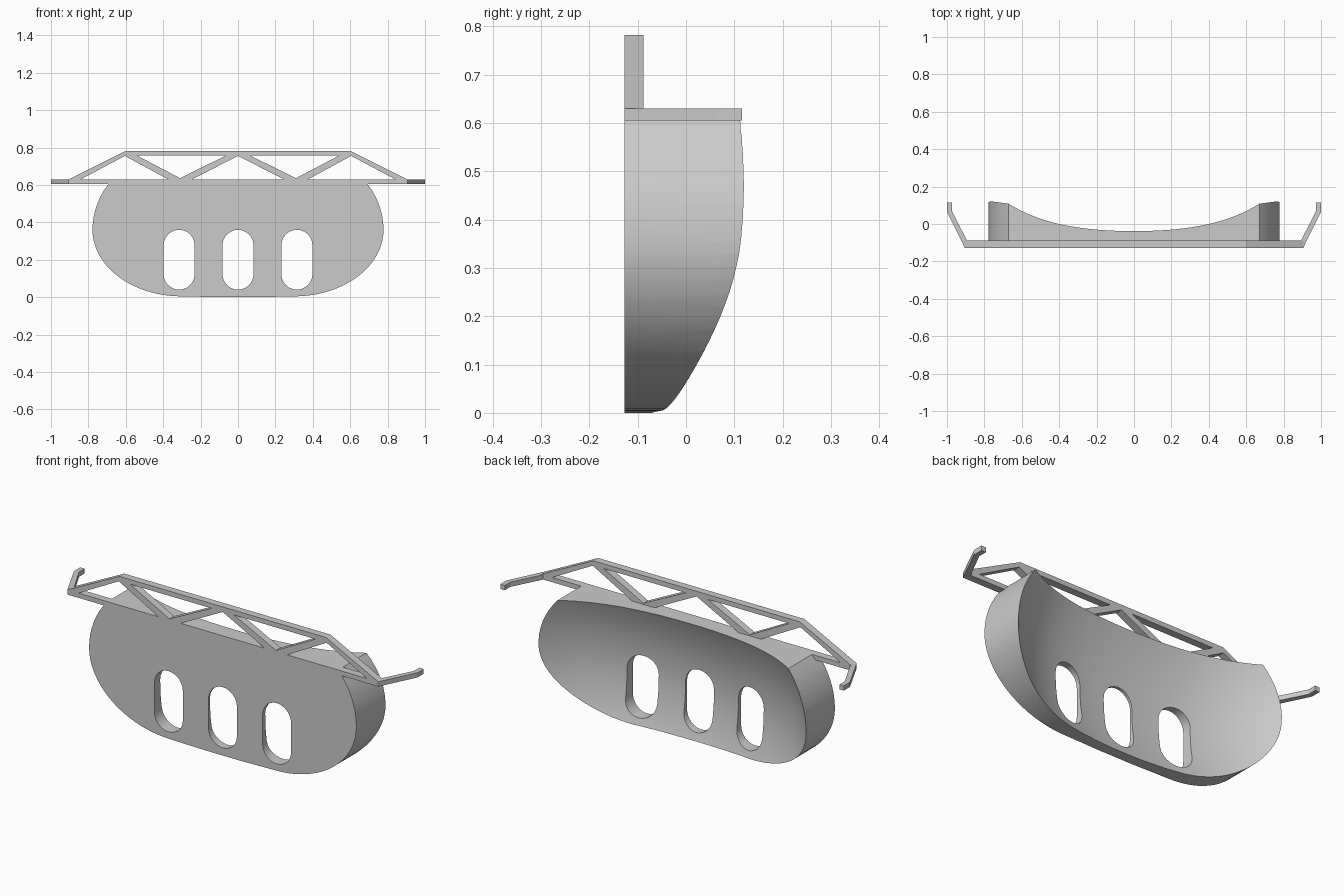
import bpy, bmesh
from math import sin, cos, pi, asin
from mathutils import Matrix

if "Cube" in bpy.data.objects:
    bpy.data.objects.remove(bpy.data.objects["Cube"])

FRONT, BAR_BACK = -0.127, -0.088
BAR_LOW, BAR_TOP, CHORD_TOP = 0.605, 0.63, 0.782

grey = bpy.data.materials.new("plain grey")
grey.use_nodes = True
grey.diffuse_color = (0.6, 0.6, 0.6, 1)
grey.node_tree.nodes["Principled BSDF"].inputs["Base Color"].default_value = (0.6, 0.6, 0.6, 1)


def add_object(name, mesh):
    obj = bpy.data.objects.new(name, mesh)
    bpy.context.collection.objects.link(obj)
    return obj


def extrude_loops(name, loops, low, high, upright=True):
    """Fill closed outlines (inner ones become holes) and extrude from low to high."""
    curve = bpy.data.curves.new(name, "CURVE")
    curve.dimensions, curve.fill_mode = "2D", "BOTH"
    curve.extrude = (high - low) / 2
    for loop in loops:
        spline = curve.splines.new("POLY")
        spline.points.add(len(loop) - 1)
        for point, (u, v) in zip(spline.points, loop):
            point.co = (u, v, 0, 1)
        spline.use_cyclic_u = True
    temp = add_object(name + "_curve", curve)
    graph = bpy.context.evaluated_depsgraph_get()
    mesh = bpy.data.meshes.new_from_object(temp.evaluated_get(graph))
    bpy.data.objects.remove(temp)
    # weld the caps to the sides and turn upright
    bm = bmesh.new()
    bm.from_mesh(mesh)
    bmesh.ops.remove_doubles(bm, verts=bm.verts, dist=1e-5)
    middle = (low + high) / 2
    if upright:
        bm.transform(Matrix.Translation((0, middle, 0)) @ Matrix.Rotation(pi / 2, 4, "X"))
    else:
        bm.transform(Matrix.Translation((0, 0, middle)))
    bmesh.ops.recalc_face_normals(bm, faces=bm.faces)
    for face in bm.faces:
        face.smooth = False
    bm.to_mesh(mesh)
    bm.free()
    mesh.materials.clear()
    mesh.materials.append(grey)
    return add_object(name, mesh)


def mirrored(half):
    return half + [(-u, v) for u, v in reversed(half)]


def slot(cx, low=0.04, high=0.36, r=0.083, n=12):
    top = [(cx + r * cos(pi * i / n), high - r + r * sin(pi * i / n)) for i in range(n + 1)]
    bottom = [(cx - r * cos(pi * i / n), low + r - r * sin(pi * i / n)) for i in range(n + 1)]
    return top + bottom


# Body outline: wide rounded tray shape with a flat top
MID, FLAT, RX, RZ_LOW, RZ_HIGH = 0.36, 0.30, 0.478, 0.356, 0.43
end = asin((BAR_TOP - MID) / RZ_HIGH)
lower = [-pi / 2 + pi / 2 * i / 20 for i in range(20)]
upper = [end * i / 8 for i in range(9)]
half = [(FLAT + RX * cos(a), MID + (RZ_LOW if a < 0 else RZ_HIGH) * sin(a)) for a in lower + upper]
half.insert(0, (0.1, 0.0))
body = extrude_loops("body", [mirrored(half)] + [slot(x) for x in (-0.315, 0, 0.315)], FRONT, 0.2)

# Bowl cutter that hollows the back of the body
bm = bmesh.new()
bmesh.ops.create_grid(bm, x_segments=56, y_segments=28, size=1)
for v in bm.verts:
    x, z = v.co.x * 0.9, 0.33 + v.co.y * 0.4
    v.co = (x, -0.116 + 0.19 * x ** 2 + 0.3 * x ** 4 + 0.6 * (z - 0.27) ** 2, z)
cap = bmesh.ops.extrude_face_region(bm, geom=bm.faces[:])
for v in cap["geom"]:
    if isinstance(v, bmesh.types.BMVert):
        v.co.y = 0.6
bmesh.ops.recalc_face_normals(bm, faces=bm.faces)
bowl_mesh = bpy.data.meshes.new("bowl_cutter")
bm.to_mesh(bowl_mesh)
bm.free()
bowl_mesh.materials.append(grey)
bowl = add_object("bowl_cutter", bowl_mesh)
bowl.hide_render = True

cut = body.modifiers.new("hollow", "BOOLEAN")
cut.operation, cut.solver, cut.object = "DIFFERENCE", "EXACT", bowl
bpy.ops.object.select_all(action="DESELECT")
body.select_set(True)
bpy.context.view_layer.objects.active = body
bpy.ops.object.modifier_apply(modifier=cut.name)
bpy.data.objects.remove(bowl)
bpy.ops.object.shade_smooth_by_angle(angle=pi / 6)

# Truss: trapezoid frame with triangular openings
frame = mirrored([(0.905, BAR_LOW), (0.905, BAR_TOP), (0.6, CHORD_TOP)])
openings = [[(-0.245, BAR_TOP), (0.245, BAR_TOP), (0, 0.755)]]
for s in (-1, 1):
    openings.append([(s * 0.84, BAR_TOP), (s * 0.375, BAR_TOP), (s * 0.605, 0.755)])
    openings.append([(s * 0.54, 0.757), (s * 0.065, 0.757), (s * 0.31, 0.636)])
extrude_loops("truss", [frame] + openings, FRONT, BAR_BACK)

# Side arms: bent hooks reaching backwards
arm = [(0.905, FRONT), (1.0, 0.065), (1.0, 0.116), (0.974, 0.116), (0.974, 0.07), (0.893, BAR_BACK)]
for s, side in ((1, "left"), (-1, "right")):
    extrude_loops(side + "_arm", [[(s * u, v) for u, v in arm]], BAR_LOW, BAR_TOP, upright=False)
